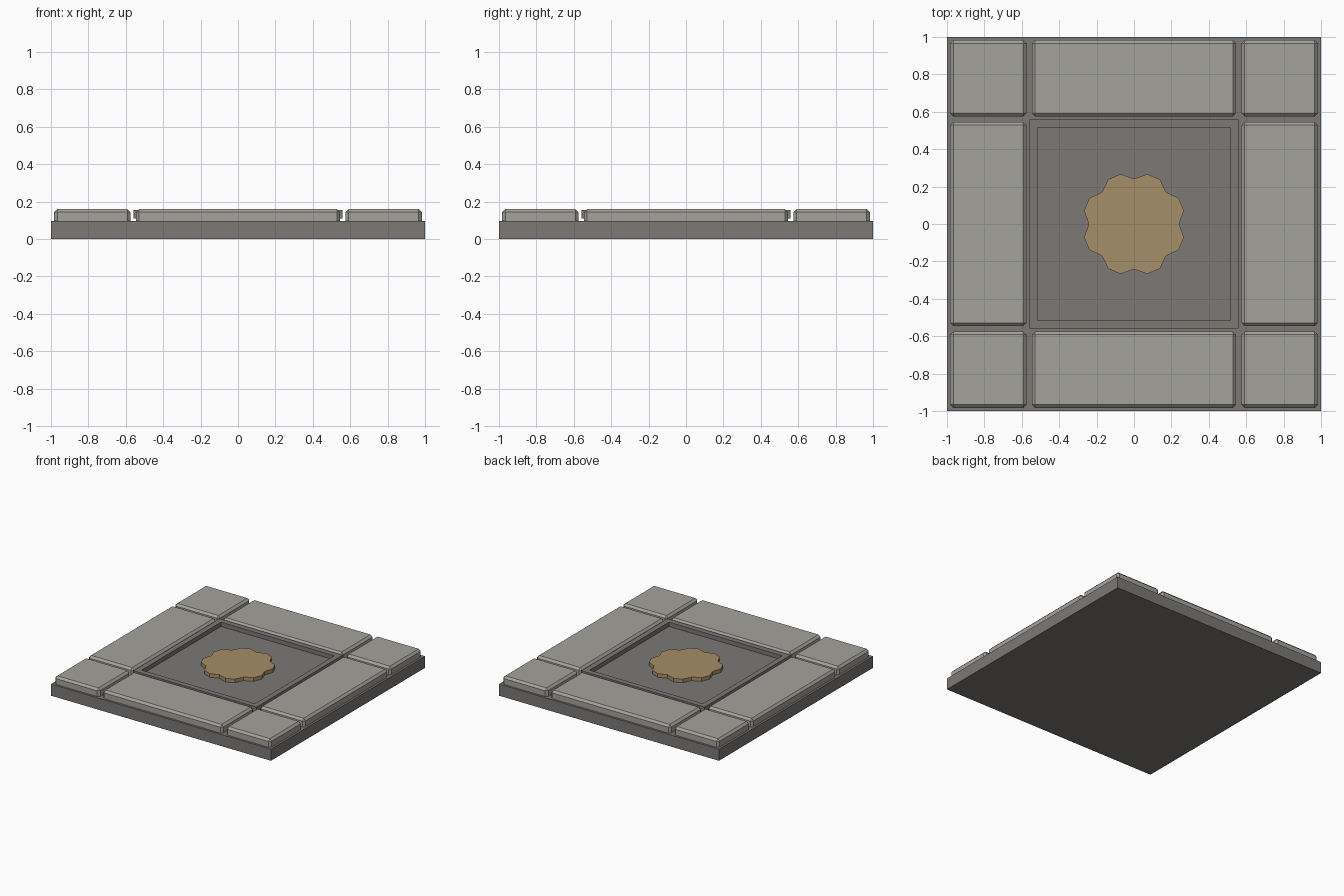
import bpy, bmesh
from math import cos, sin, pi

if "Cube" in bpy.data.objects:
    bpy.data.objects.remove(bpy.data.objects["Cube"])


def material(name, rgb):
    mat = bpy.data.materials.new(name)
    mat.use_nodes = True
    mat.diffuse_color = (*rgb, 1)
    mat.node_tree.nodes["Principled BSDF"].inputs["Base Color"].default_value = (*rgb, 1)
    return mat


light_stone = material("light stone", (0.37, 0.36, 0.33))
dark_stone = material("dark stone", (0.2, 0.19, 0.18))
bronze = material("bronze", (0.38, 0.27, 0.14))


def finish(bm, name, mat):
    mesh = bpy.data.meshes.new(name)
    bmesh.ops.recalc_face_normals(bm, faces=bm.faces)
    bm.to_mesh(mesh)
    bm.free()
    mesh.materials.append(mat)
    obj = bpy.data.objects.new(name, mesh)
    bpy.context.collection.objects.link(obj)
    return obj


def box(name, mat, xs, ys, zs, bevel=0):
    bm = bmesh.new()
    bmesh.ops.create_cube(bm, size=1)
    for v in bm.verts:
        for axis, (low, high) in enumerate((xs, ys, zs)):
            v.co[axis] = high if v.co[axis] > 0 else low
    obj = finish(bm, name, mat)
    if bevel:
        mod = obj.modifiers.new("chamfer", "BEVEL")
        mod.width, mod.segments = bevel, 1
    return obj


# Base slab
box("base", dark_stone, (-1, 1), (-1, 1), (0, 0.095))

# Border of chamfered paving slabs around the open centre
spans = {"left": (0.575, 0.983), "middle": (-0.545, 0.545), "right": (-0.983, -0.575)}
rows = {"back": spans["left"], "middle": spans["middle"], "front": spans["right"]}
for row, ys in rows.items():
    for side, xs in spans.items():
        if (row, side) != ("middle", "middle"):
            box(f"paving_{row}_{side}", light_stone, xs, ys, (0.07, 0.16), 0.017)

# Recessed panel and the raised frame around it
inner, outer = 0.515, 0.56
box("centre_panel", dark_stone, (-inner, inner), (-inner, inner), (0.09, 0.12))
bm = bmesh.new()
rings = []
for half, z in ((outer, 0.11), (outer, 0.155), (inner, 0.155), (inner, 0.11)):
    rings.append([bm.verts.new((sx * half, sy * half, z))
                  for sx, sy in ((-1, -1), (1, -1), (1, 1), (-1, 1))])
for i, ring in enumerate(rings):
    following = rings[(i + 1) % 4]
    for j in range(4):
        k = (j + 1) % 4
        bm.faces.new((ring[j], ring[k], following[k], following[j]))
finish(bm, "centre_frame", dark_stone)

# Eight-lobed rosette
bm = bmesh.new()
outline = []
for i in range(24):
    radius = 0.276 if i % 3 else 0.242
    angle = i * pi / 12
    outline.append(bm.verts.new((radius * cos(angle), radius * sin(angle), 0.118)))
face = bm.faces.new(outline)
top = bmesh.ops.extrude_face_region(bm, geom=[face])["geom"]
for v in top:
    if isinstance(v, bmesh.types.BMVert):
        v.co.z = 0.15
if not any(len(f.verts) == 24 and f.calc_center_median().z < 0.12 for f in bm.faces):
    bm.faces.new(outline)
finish(bm, "rosette", bronze)
